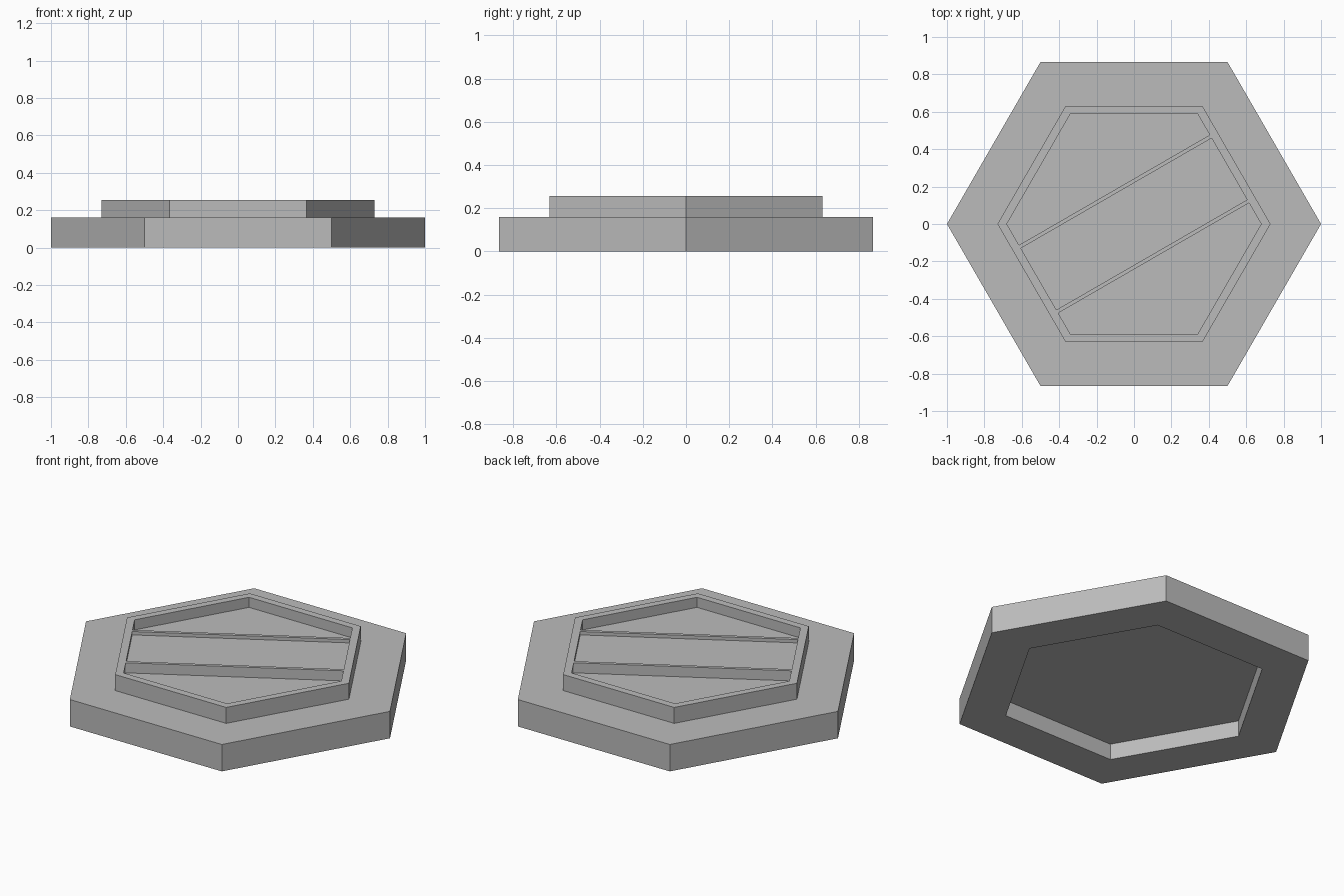
import bpy
import bmesh
from math import cos, sin, pi, radians
from mathutils import Matrix

cube = bpy.data.objects.get("Cube")
if cube:
    bpy.data.objects.remove(cube, do_unlink=True)

gray = bpy.data.materials.new("plain_gray")
gray.use_nodes = True
COLOUR = (0.5, 0.5, 0.5, 1)
gray.diffuse_color = COLOUR
gray.node_tree.nodes["Principled BSDF"].inputs["Base Color"].default_value = COLOUR


def finish(bm, name):
    bmesh.ops.recalc_face_normals(bm, faces=bm.faces)
    mesh = bpy.data.meshes.new(name)
    bm.to_mesh(mesh)
    bm.free()
    mesh.materials.append(gray)
    obj = bpy.data.objects.new(name, mesh)
    bpy.context.collection.objects.link(obj)
    return obj


def hex_lathe(name, profile):
    """Six-sided turning of a (radius, height) profile, capped at both ends."""
    bm = bmesh.new()
    rings = [[bm.verts.new((r * cos(i * pi / 3), r * sin(i * pi / 3), z))
              for i in range(6)] for r, z in profile]
    for a, b in zip(rings, rings[1:]):
        for i in range(6):
            j = (i + 1) % 6
            bm.faces.new((a[i], a[j], b[j], b[i]))
    bm.faces.new(rings[0])
    bm.faces.new(rings[-1])
    return finish(bm, name)


def prism(name, section, half_length, angle):
    """Extrude a (side, height) section both ways, then turn it about z."""
    bm = bmesh.new()
    ends = [[bm.verts.new((x, y, z)) for y, z in section]
            for x in (-half_length, half_length)]
    for i in range(len(section)):
        j = (i + 1) % len(section)
        bm.faces.new((ends[0][i], ends[0][j], ends[1][j], ends[1][i]))
    for end in ends:
        bm.faces.new(end)
    bm.transform(Matrix.Rotation(angle, 4, "Z"))
    return finish(bm, name)


FLOOR, RIM = 0.195, 0.255
POCKET_RADIUS = 0.68

# Stepped tile: top pocket, rim, base and the stacking recess underneath
hex_lathe("hexagon_tile", [
    (POCKET_RADIUS, FLOOR), (POCKET_RADIUS, RIM), (0.73, RIM), (0.73, 0.16),
    (1, 0.16), (1, 0), (0.735, 0), (0.735, 0.095)])

# Diagonal channel: shallow tray between two thin rails
half = [(0.21, FLOOR), (0.21, RIM), (0.19, RIM), (0.19, RIM - 0.02)]
section = half + [(-y, z) for y, z in reversed(half)]
prism("diagonal_channel", section, POCKET_RADIUS * cos(pi / 6), radians(30))
